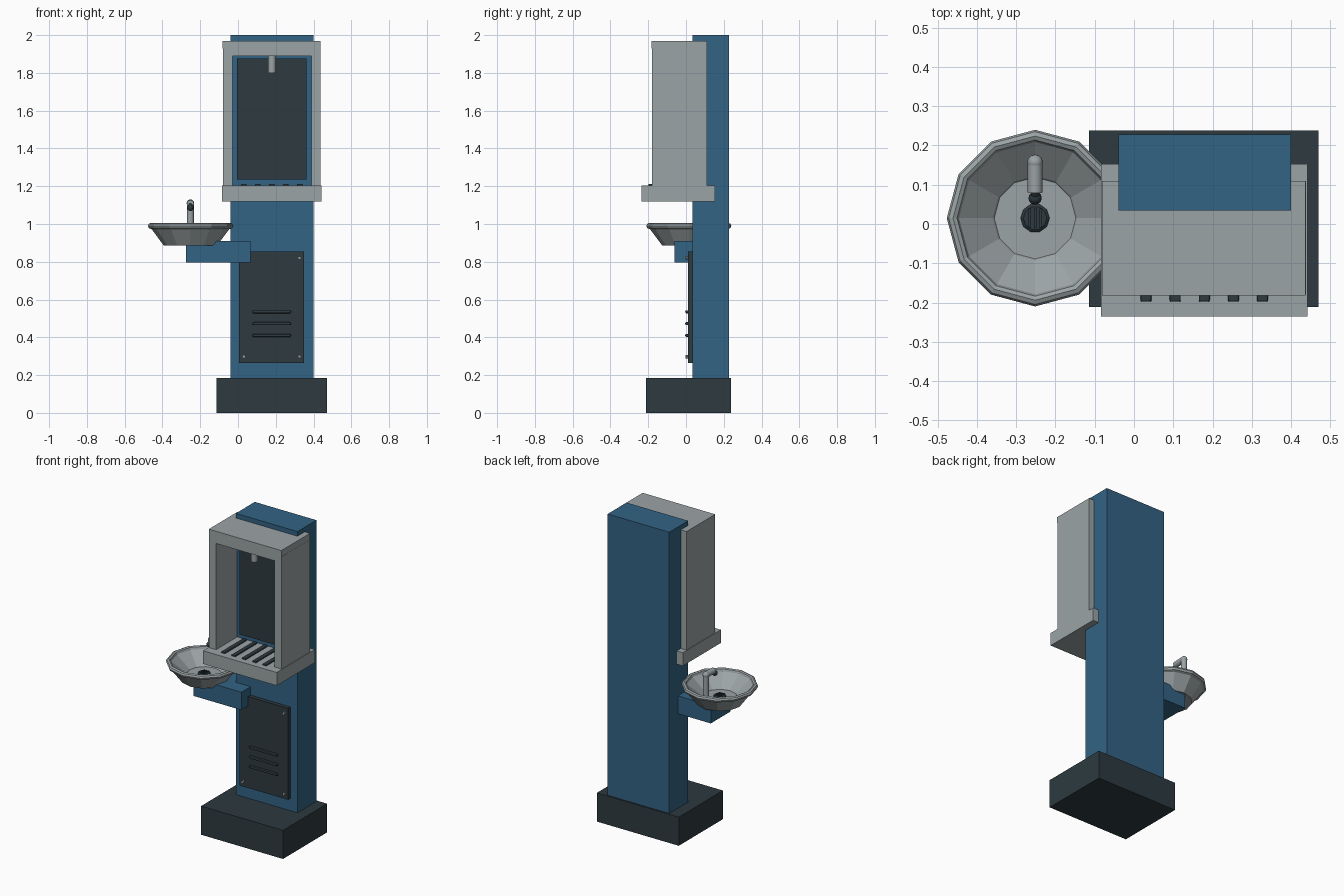
import bpy, bmesh
from math import pi, cos, sin
from mathutils import Vector

cube = bpy.data.objects.get("Cube")
if cube:
    bpy.data.objects.remove(cube, do_unlink=True)


def material(name, rgb):
    m = bpy.data.materials.new(name)
    m.use_nodes = True
    m.diffuse_color = (*rgb, 1)
    m.node_tree.nodes["Principled BSDF"].inputs["Base Color"].default_value = (*rgb, 1)
    return m


BLUE = material("blue paint", (0.033, 0.125, 0.23))
STEEL = material("brushed steel", (0.33, 0.37, 0.38))
DARK = material("dark slate", (0.026, 0.042, 0.050))


def finish(name, bm, mat, smooth=False):
    bmesh.ops.recalc_face_normals(bm, faces=bm.faces)
    mesh = bpy.data.meshes.new(name)
    bm.to_mesh(mesh)
    bm.free()
    mesh.materials.append(mat)
    ob = bpy.data.objects.new(name, mesh)
    bpy.context.scene.collection.objects.link(ob)
    if smooth:
        bpy.ops.object.select_all(action="DESELECT")
        ob.select_set(True)
        bpy.context.view_layer.objects.active = ob
        bpy.ops.object.shade_smooth_by_angle(angle=0.7)
    return ob


def box(name, xs, ys, zs, mat, bevel=0):
    """Box given by its extent on each axis."""
    bm = bmesh.new()
    bmesh.ops.create_cube(bm, size=1)
    for v in bm.verts:
        v.co = Vector([(r[0] + r[1]) / 2 + c * (r[1] - r[0])
                       for c, r in zip(v.co, (xs, ys, zs))])
    ob = finish(name, bm, mat)
    if bevel:
        mod = ob.modifiers.new("rounding", "BEVEL")
        mod.width, mod.segments = bevel, 2
    return ob


def rod(name, start, end, radius, mat, sides=12):
    """Cylinder between two points."""
    a, b = Vector(start), Vector(end)
    bm = bmesh.new()
    bmesh.ops.create_cone(bm, cap_ends=True, segments=sides, radius1=radius,
                          radius2=radius, depth=(b - a).length)
    bm.transform((b - a).to_track_quat("Z", "Y").to_matrix().to_4x4())
    bmesh.ops.translate(bm, verts=bm.verts, vec=(a + b) / 2)
    return finish(name, bm, mat, True)


def ball(name, centre, radius, mat):
    bm = bmesh.new()
    bmesh.ops.create_uvsphere(bm, u_segments=12, v_segments=8, radius=radius)
    bmesh.ops.translate(bm, verts=bm.verts, vec=centre)
    return finish(name, bm, mat, True)


def lathe(name, centre, profile, mat, sides=12):
    """Faceted revolved profile, closed by caps at both ends."""
    bm = bmesh.new()
    rings = [[bm.verts.new((centre[0] + r * cos(2 * pi * i / sides),
                            centre[1] + r * sin(2 * pi * i / sides), z))
              for i in range(sides)] for r, z in profile]
    for low, high in zip(rings, rings[1:]):
        for i in range(sides):
            j = (i + 1) % sides
            bm.faces.new((low[i], low[j], high[j], high[i]))
    bm.faces.new(rings[0])
    bm.faces.new(rings[-1])
    return finish(name, bm, mat)


# Plinth and column
box("base_plinth", (-0.115, 0.47), (-0.212, 0.238), (0, 0.185), DARK)
box("column", (-0.04, 0.4), (0.035, 0.228), (0.185, 2), BLUE)

# Bottle filler hood: two walls, lintel and cap
for side, x in (("right", -0.08), ("left", 0.388)):
    box(side + "_hood_wall", (x, x + 0.05), (-0.18, 0.11), (1.2, 1.93), STEEL)
box("hood_lintel", (-0.03, 0.388), (-0.18, 0.11), (1.89, 1.93), STEEL)
box("hood_cap", (-0.081, 0.437), (-0.182, 0.11), (1.93, 1.97), STEEL)
box("alcove_panel", (-0.005, 0.362), (0.02, 0.04), (1.235, 1.875), DARK)
rod("filler_nozzle", (0.18, -0.09, 1.8), (0.18, -0.09, 1.9), 0.021, STEEL)

# Drip tray with drain slots
box("drip_tray", (-0.084, 0.442), (-0.236, 0.153), (1.12, 1.205), STEEL)
for i in range(5):
    x = 0.031 + i * 0.074
    box(f"tray_slot_{i + 1}", (x - 0.014, x + 0.014), (-0.198, 0.03),
        (1.195, 1.213), DARK, 0.004)

# Service panel with vents and screws
box("service_panel", (0.005, 0.35), (0.01, 0.04), (0.265, 0.855), DARK)
for i in range(3):
    z = 0.41 + i * 0.0625
    box(f"vent_{i + 1}", (0.077, 0.28), (-0.004, 0.015), (z - 0.008, z + 0.008), DARK, 0.006)
for x in (0.031, 0.326):
    for z in (0.298, 0.82):
        rod("panel_screw", (x, -0.002, z), (x, 0.015, z), 0.009, STEEL, 8)

# Side basin on its bracket
CX, CY = -0.252, 0.015
box("basin_bracket", (-0.275, 0.066), (-0.06, 0.14), (0.795, 0.91), BLUE)
lathe("basin", (CX, CY), [
    (0.14, 0.885), (0.205, 0.972), (0.22, 0.978), (0.225, 0.99), (0.22, 1.001),
    (0.209, 1.006), (0.199, 1.001), (0.194, 0.988), (0.108, 0.918), (0.104, 0.913)], STEEL)

# Drain with raised ribs
lathe("drain", (CX, CY), [(0.037, 0.91), (0.037, 0.922), (0.03, 0.927)], DARK, 10)
for dx in (-0.014, 0, 0.014):
    box("drain_rib", (CX + dx - 0.003, CX + dx + 0.003), (CY - 0.025, CY + 0.025),
        (0.922, 0.931), DARK)

# Drinking faucet
rod("faucet_post", (CX, 0.157, 0.94), (CX, 0.157, 1.11), 0.018, STEEL)
ball("faucet_elbow", (CX, 0.157, 1.11), 0.02, STEEL)
rod("faucet_spout", (CX, 0.157, 1.11), (CX, 0.08, 1.107), 0.019, STEEL)
rod("faucet_neck", (CX, 0.085, 1.1), (CX, 0.066, 1.088), 0.011, DARK)
ball("faucet_tip", (CX, 0.066, 1.086), 0.017, DARK)
